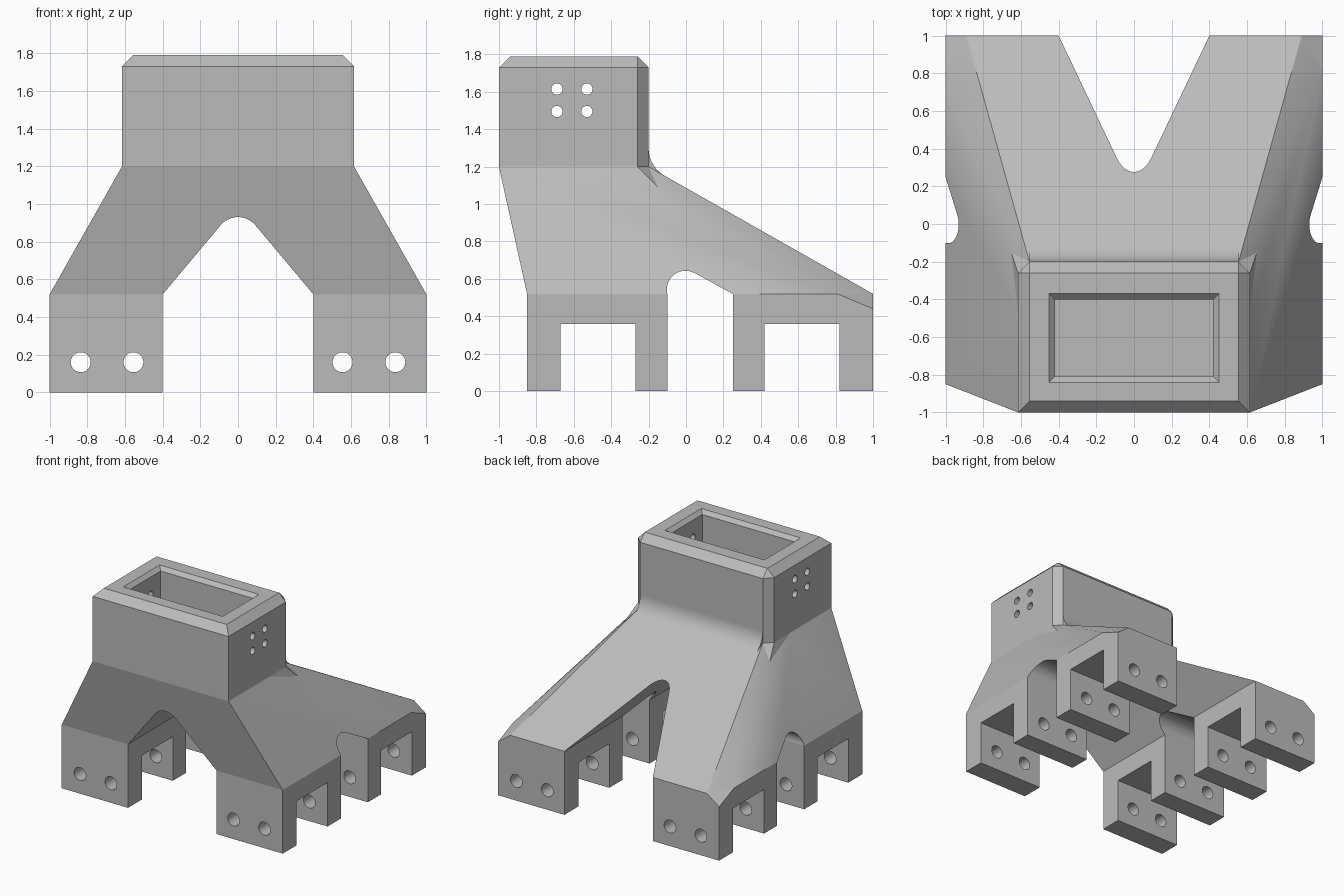
import bpy, bmesh, math
from mathutils import Vector, Matrix

cube = bpy.data.objects.get("Cube")
if cube:
    bpy.data.objects.remove(cube, do_unlink=True)

grey = bpy.data.materials.new("plain grey")
grey.use_nodes = True
grey.diffuse_color = (0.5, 0.5, 0.5, 1)
grey.node_tree.nodes["Principled BSDF"].inputs["Base Color"].default_value = (0.5, 0.5, 0.5, 1)


def finish(name, bm):
    bmesh.ops.recalc_face_normals(bm, faces=bm.faces)
    mesh = bpy.data.meshes.new(name)
    bm.to_mesh(mesh)
    bm.free()
    mesh.materials.append(grey)
    obj = bpy.data.objects.new(name, mesh)
    bpy.context.collection.objects.link(obj)
    return obj


def hull(name, points):
    bm = bmesh.new()
    for p in points:
        bm.verts.new(p)
    bmesh.ops.convex_hull(bm, input=bm.verts)
    bmesh.ops.dissolve_limit(bm, angle_limit=0.002, verts=bm.verts, edges=bm.edges)
    return finish(name, bm)


def both(points):
    """Points together with their mirror images across x = 0."""
    return [(s * x, y, z) for x, y, z in points for s in (-1, 1)]


def box(name, x0, x1, y0, y1, z0, z1):
    return hull(name, [(x, y, z) for x in (x0, x1) for y in (y0, y1) for z in (z0, z1)])


def prism(name, profile, axis, half):
    """Extrude a 2D profile (across, up) along x or y."""
    bm = bmesh.new()
    ends = [[bm.verts.new((t, a, z) if axis == "x" else (a, t, z)) for a, z in profile]
            for t in (-half, half)]
    bm.faces.new(ends[0])
    bm.faces.new(ends[1])
    n = len(profile)
    for i in range(n):
        j = (i + 1) % n
        bm.faces.new((ends[0][i], ends[0][j], ends[1][j], ends[1][i]))
    return finish(name, bm)


def rod(name, axis, centre, radius, depth):
    bm = bmesh.new()
    turn = Matrix.Rotation(math.pi / 2, 4, "Y" if axis == "x" else "X")
    bmesh.ops.create_cone(bm, cap_ends=True, segments=32, radius1=radius, radius2=radius,
                          depth=depth, matrix=Matrix.Translation(centre) @ turn)
    return finish(name, bm)


def fillet(a, corner, b, radius, steps=12):
    """Arc that rounds the corner between the lines to a and b."""
    a, c, b = Vector(a), Vector(corner), Vector(b)
    u, v = (a - c).normalized(), (b - c).normalized()
    half = u.angle(v) / 2
    centre = c + (u + v).normalized() * radius / math.sin(half)
    p = c + u * radius / math.tan(half) - centre
    q = c + v * radius / math.tan(half) - centre
    sweep = p.angle(q)
    return [centre + (p * math.sin(sweep * (1 - i / steps)) + q * math.sin(sweep * i / steps))
            / math.sin(sweep) for i in range(steps + 1)]


def cut(obj, cutters):
    bpy.context.view_layer.objects.active = obj
    for c in cutters:
        mod = obj.modifiers.new("cut", "BOOLEAN")
        mod.operation = "DIFFERENCE"
        mod.solver = "EXACT"
        mod.object = c
        bpy.ops.object.modifier_apply(modifier=mod.name)
    for c in cutters:
        bpy.data.objects.remove(c, do_unlink=True)


def along(a, b, z):
    """Point at height z on the line through a and b."""
    t = (z - a[1]) / (b[1] - a[1])
    return (a[0] + (b[0] - a[0]) * t, z)


SHELF, NECK = 0.52, 1.20

# Tapered body with bevelled rear corners
body = hull("body", both([
    (1, -0.85, SHELF), (1, 0.81, SHELF), (0.89, 1, SHELF),
    (0.615, -1, NECK), (0.615, -0.47, NECK), (0.555, -0.2, NECK)]))

# Arch between left and right legs, and arch between front and rear legs
apex = (0, 0.997)
left, right = along((-0.4, SHELF), apex, 0.4), along((0.4, SHELF), apex, 0.4)
arch = prism("arch_cutter", [left] + fillet(left, apex, right, 0.12) + [right], "y", 2)
apex = (-0.13, 0.727)
front, rear = along((-0.1, SHELF), apex, 0.4), along((0.25, SHELF), apex, 0.4)
notch = prism("notch_cutter", [front] + fillet(front, apex, rear, 0.1) + [rear], "x", 2)
cut(body, [arch, notch])

# Forked feet with bolt holes
feet = []
for side, s in (("left", 1), ("right", -1)):
    front_foot = [(x, y, z) for x in (0.4, 1) for y in (-0.85, -0.1) for z in (0, SHELF)]
    rear_foot = [(x, y, 0) for x in (0.4, 1) for y in (0.25, 1)]
    rear_foot += [(0.4, 0.25, SHELF), (1, 0.25, SHELF), (0.4, 1, SHELF),
                  (0.89, 1, SHELF), (1, 0.81, SHELF), (1, 1, 0.44)]
    for end, pts, y0 in (("front", front_foot, -0.67), ("rear", rear_foot, 0.42)):
        foot = hull(f"{end}_{side}_foot", [(s * x, y, z) for x, y, z in pts])
        cutters = [box("slot_cutter", -2, 2, y0, y0 + 0.4, -1, 0.36)]
        cutters += [rod("bolt_cutter", "y", (s * x, 0, 0.16), 0.053, 4) for x in (0.555, 0.835)]
        cut(foot, cutters)
        feet.append(foot)

# Socket with bevelled rim and rear corners
plan = [(0.615, -1), (0.615, -0.26), (0.555, -0.2)]
socket = hull("socket", both([(x, y, z) for x, y in plan for z in (NECK, 1.73)]
                             + [(0.555, -0.94, 1.79), (0.555, -0.26, 1.79)]))
pocket = box("pocket_cutter", -0.42, 0.42, -0.81, -0.4, 1.22, 2)
flare = hull("flare_cutter", [(sx * (0.42 + d), y, 1.76 + d) for d in (0, 0.06) for sx in (-1, 1)
                              for y in (-0.81 - d, -0.4 + d)])
pins = [rod("pin_cutter", "x", (0, y, z), 0.03, 3) for y in (-0.69, -0.53) for z in (1.495, 1.615)]
cut(socket, [pocket, flare] + pins)

# Curved blend behind the socket and small corner wedges
corner = (-0.2, NECK)
blend = prism("rear_blend", [(-0.21, 1.19)] + fillet((-0.2, 1.4), corner, (1, SHELF), 0.17),
              "x", 0.555)
wedges = [hull(f"{side}_corner_wedge", [
    (s * 0.615, -0.47, NECK), (s * 0.615, -0.26, NECK), (s * 0.555, -0.2, NECK),
    (s * 0.655, -0.14, 1.08), (s * 0.555, -0.3, 1.15)]) for side, s in (("left", 1), ("right", -1))]

# Smooth the rounded faces, keep the edges sharp
bpy.ops.object.select_all(action="DESELECT")
for obj in [body, socket, blend] + feet + wedges:
    obj.select_set(True)
bpy.context.view_layer.objects.active = body
bpy.ops.object.shade_smooth_by_angle(angle=math.radians(25))
